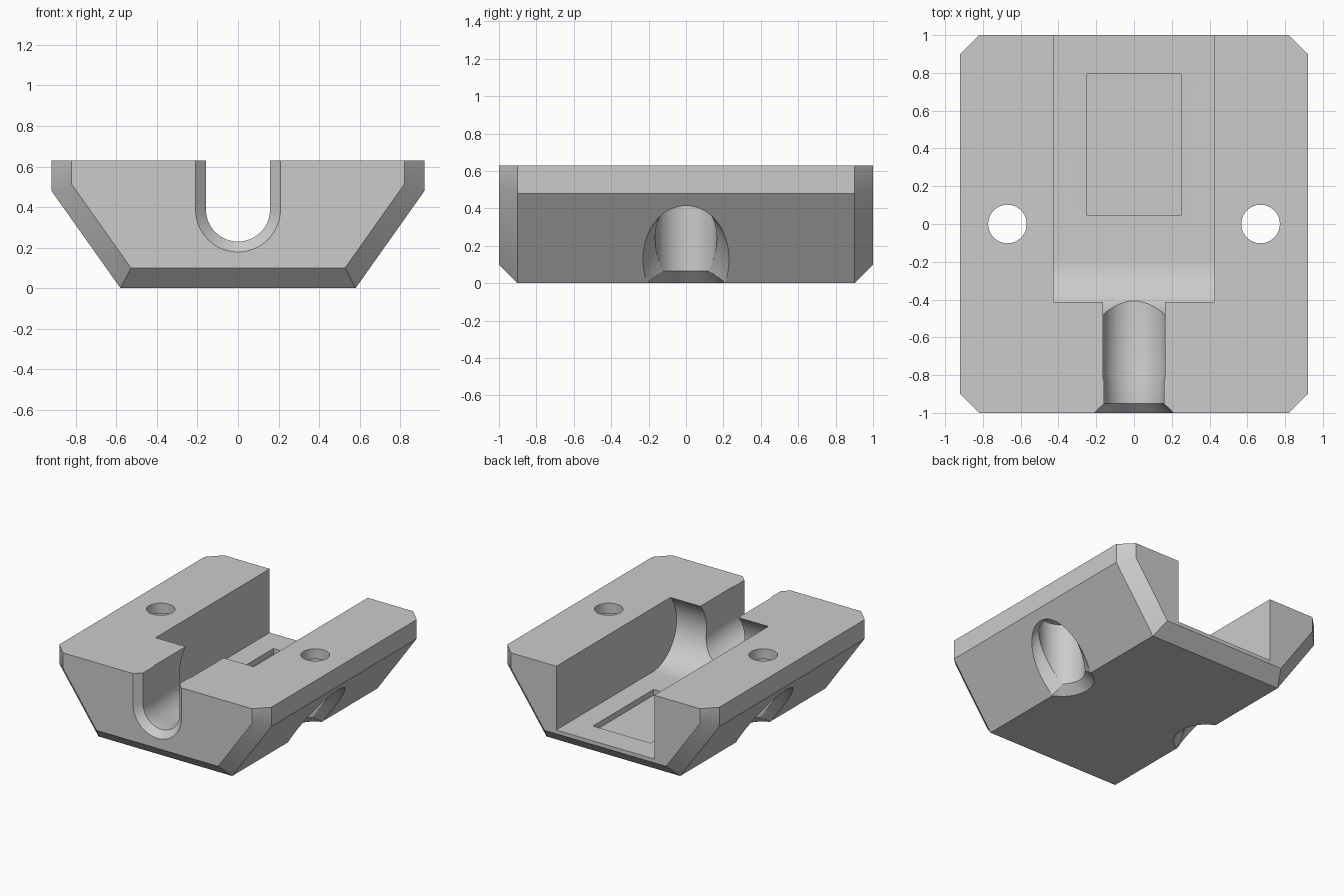
import bpy, bmesh
from math import sin, cos, pi, sqrt, radians, hypot

if "Cube" in bpy.data.objects:
    bpy.data.objects.remove(bpy.data.objects["Cube"])

TOP = 0.63
SEG = 64

grey = bpy.data.materials.new("light_grey")
grey.use_nodes = True
grey.diffuse_color = (0.6, 0.6, 0.6, 1)
grey.node_tree.nodes["Principled BSDF"].inputs["Base Color"].default_value = (0.6, 0.6, 0.6, 1)


def loft(name, rings):
    """Closed solid through rings of equal point count."""
    bm = bmesh.new()
    loops = [[bm.verts.new(p) for p in ring] for ring in rings]
    n = len(loops[0])
    for a, b in zip(loops, loops[1:]):
        for i in range(n):
            j = (i + 1) % n
            bm.faces.new((a[i], a[j], b[j], b[i]))
    bm.faces.new(loops[0])
    bm.faces.new(loops[-1])
    bmesh.ops.recalc_face_normals(bm, faces=bm.faces)
    mesh = bpy.data.meshes.new(name)
    bm.to_mesh(mesh)
    bm.free()
    ob = bpy.data.objects.new(name, mesh)
    bpy.context.collection.objects.link(ob)
    return ob


# Block: sloped-side profile, with both ends chamfered on all but the top edge
def section(y, half):
    right = [(x, y, z) for x, z in half]
    return right + [(-x, y, z) for x, y, z in reversed(right)]


full = [(0.58, 0), (0.92, 0.48), (0.92, TOP)]
inset = [(0.528, 0.1), (0.82, 0.512), (0.82, TOP)]
block = loft("clamp_block", [section(-1, inset), section(-0.9, full),
                             section(0.9, full), section(1, inset)])
block.data.materials.append(grey)
cutters = []

# Wide channel open to the back, with a rounded undercut front end
R, CY, CZ = 0.3, -0.19, 0.43
arc = [radians(270 - 140 * i / 40) for i in range(41)]
side = [(CY + R * cos(a), CZ + R * sin(a)) for a in arc]
side += [(side[-1][0], 0.9), (1.1, 0.9), (1.1, CZ - R)]
cutters.append(loft("channel_cutter", [[(x, y, z) for y, z in side] for x in (-0.425, 0.425)]))

# Shallow pocket in the channel floor
cutters.append(loft("pocket_cutter", [
    [(-0.25, 0.045, z), (0.25, 0.045, z), (0.25, 0.795, z), (-0.25, 0.795, z)]
    for z in (0.085, 0.2)]))


# U-shaped front slot with a chamfered mouth and a small inner step
def u_ring(y, r):
    pts = [(r * cos(pi + pi * i / 32), y, 0.388 + r * sin(pi + pi * i / 32)) for i in range(33)]
    return pts + [(r, y, 0.8), (-r, y, 0.8)]


cutters.append(loft("slot_cutter", [u_ring(y, r) for y, r in (
    (-1.02, 0.23), (-0.95, 0.158), (-0.835, 0.158), (-0.81, 0.165), (-0.25, 0.165))]))

# Screw holes with counterbores that break through the sloped sides
HX, BORE, CH = 0.67, 0.165, 0.065
length = hypot(0.34, 0.48)
SX, SZ = 0.34 / length, 0.48 / length
HZ = (HX - 0.58) * SZ / SX
angles = [2 * pi * i / SEG for i in range(SEG)]
for s, label in ((1, "left"), (-1, "right")):
    cutters.append(loft(label + "_hole_cutter", [
        [(s * HX + r * cos(t), r * sin(t), z) for t in angles]
        for z, r in ((-0.02, 0.25), (CH, BORE), (0.55, BORE), (0.55, 0.102), (0.8, 0.102))]))
    # Chamfer where the bore meets the slope
    outer, inner, core = [], [], []
    for t in angles:
        nu, nv = SX * cos(t), sin(t)
        k = CH / hypot(nu, nv)
        u, v = BORE * cos(t) / SX + k * nu, BORE * sin(t) + k * nv
        a = (HX + SX * u, v, HZ + SZ * u)
        drop = CH * sqrt(1 + (sin(t) * SZ / SX) ** 2)
        b = (HX + BORE * cos(t), BORE * sin(t), HZ + BORE * cos(t) * SZ / SX + drop)
        a2 = [p + 0.1 * (p - q) for p, q in zip(a, b)]
        b2 = [q - 0.05 * (p - q) for p, q in zip(a, b)]
        outer.append((s * a2[0], a2[1], a2[2]))
        inner.append((s * b2[0], b2[1], b2[2]))
        core.append((s * (HX + 0.01 * cos(t)), 0.01 * sin(t), 0.22))
    cutters.append(loft(label + "_chamfer_cutter", [outer, inner, core]))

# Cut everything out of the block and bake the result
for c in cutters:
    c.hide_render = True
    m = block.modifiers.new(c.name, "BOOLEAN")
    m.operation = "DIFFERENCE"
    m.solver = "EXACT"
    m.object = c
bpy.context.view_layer.update()
graph = bpy.context.evaluated_depsgraph_get()
baked = bpy.data.meshes.new_from_object(block.evaluated_get(graph))
block.modifiers.clear()
block.data = baked
baked.materials.clear()
baked.materials.append(grey)
for p in baked.polygons:
    p.material_index = 0
for c in cutters:
    bpy.data.objects.remove(c)

# Smooth the round cuts, keep the edges sharp
for ob in bpy.context.selected_objects:
    ob.select_set(False)
block.select_set(True)
bpy.context.view_layer.objects.active = block
bpy.ops.object.shade_smooth_by_angle(angle=radians(25))
